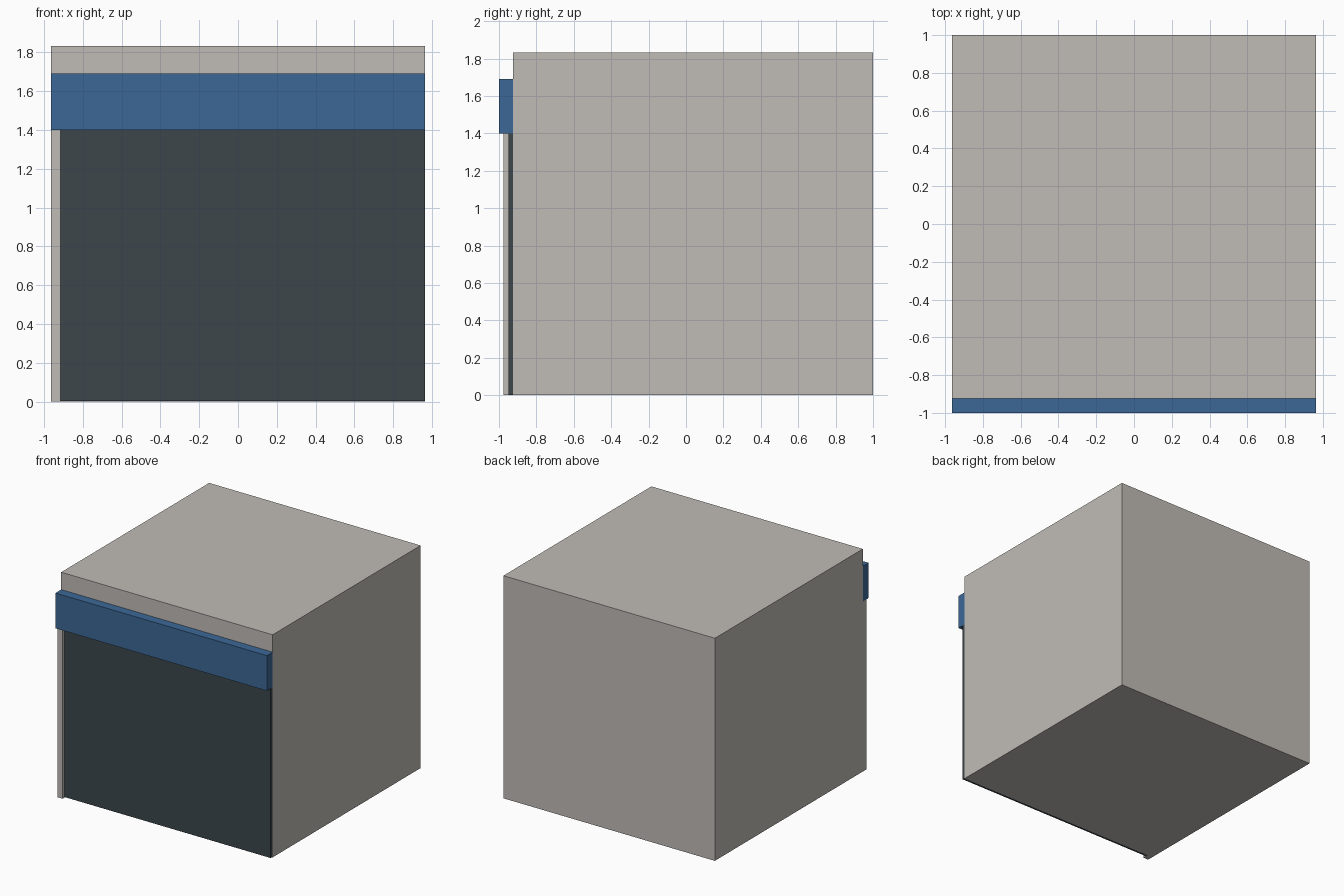
import bpy

if "Cube" in bpy.data.objects:
    bpy.data.objects.remove(bpy.data.objects["Cube"])


def material(name, rgb):
    m = bpy.data.materials.new(name)
    m.diffuse_color = (*rgb, 1.0)
    m.use_nodes = True
    m.node_tree.nodes["Principled BSDF"].inputs["Base Color"].default_value = m.diffuse_color
    return m


def box(name, x, y, z, mat):
    """Box spanning the given (min, max) ranges."""
    bpy.ops.mesh.primitive_cube_add(size=1)
    ob = bpy.context.object
    ob.name = name
    for v in ob.data.vertices:
        v.co = [r[0] if c < 0 else r[1] for c, r in zip(v.co, (x, y, z))]
    ob.data.materials.append(mat)
    return ob


stone = material("warm grey", (0.527, 0.503, 0.474))
blue = material("sign blue", (0.045, 0.138, 0.305))
glass = material("dark glass", (0.045, 0.061, 0.070))

W = 0.963        # half width
FRONT = -0.925   # main wall plane
SIGN_Z = 1.40    # underside of the sign

# Main building block
box("building", (-W, W), (FRONT, 1.0), (0, 1.833), stone)
# Shop window covering the lower front
box("shop_window", (-0.915, W), (-0.95, FRONT), (0.004, SIGN_Z), glass)
# Narrow pillar at the left end of the window
box("pillar", (-W, -0.915), (-0.975, FRONT), (0, SIGN_Z), stone)
# Sign band above the window
box("sign_band", (-W, W), (-1.0, FRONT), (SIGN_Z, 1.69), blue)
